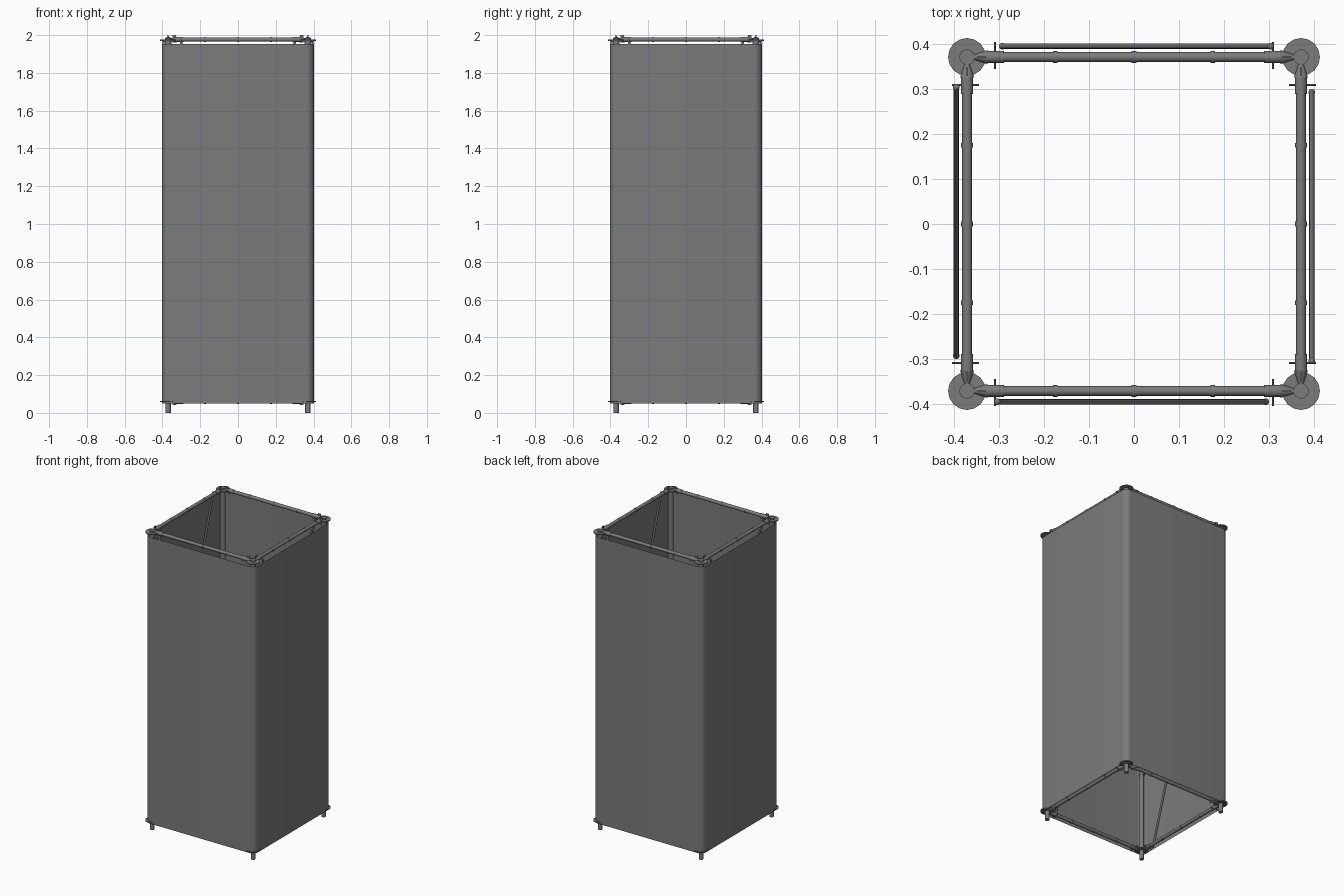
import bpy, bmesh, math
from mathutils import Vector, Matrix

old = bpy.data.objects.get("Cube")
if old:
    bpy.data.objects.remove(old)


def material(name, value):
    m = bpy.data.materials.new(name)
    m.use_nodes = True
    m.diffuse_color = (value, value, value, 1)
    m.node_tree.nodes["Principled BSDF"].inputs["Base Color"].default_value = m.diffuse_color
    return m


GREY = material("steel_grey", 0.2)
P = 0.37                       # post offset from the centre
LOW, HIGH = 0.06, 1.977        # ledger heights


def tube(bm, a, b, r, r2=None, sides=12):
    a, b = Vector(a), Vector(b)
    d = b - a
    turn = d.to_track_quat('Z', 'Y').to_matrix().to_4x4()
    bmesh.ops.create_cone(bm, cap_ends=True, segments=sides, radius1=r,
                          radius2=r if r2 is None else r2, depth=d.length,
                          matrix=Matrix.Translation((a + b) / 2) @ turn)


def box(bm, centre, size):
    bmesh.ops.create_cube(bm, size=1, matrix=Matrix.Translation(centre)
                          @ Matrix.Diagonal((*size, 1)))


def make(name, bm, quarter=0):
    mesh = bpy.data.meshes.new(name)
    bm.to_mesh(mesh)
    bm.free()
    mesh.materials.append(GREY)
    ob = bpy.data.objects.new(name, mesh)
    bpy.context.collection.objects.link(ob)
    ob.rotation_euler.z = quarter * math.pi / 2
    bpy.ops.object.select_all(action='DESELECT')
    ob.select_set(True)
    bpy.context.view_layer.objects.active = ob
    bpy.ops.object.shade_smooth_by_angle(angle=math.radians(35))
    return ob


# Cloth cover: open square tube with rounded corners
bm = bmesh.new()
R, HALF, STEPS = 0.04, 0.402, 8
ring = []
for q in range(4):
    centre = Matrix.Rotation(q * math.pi / 2, 3, 'Z') @ Vector((HALF - R, HALF - R, 0))
    for i in range(STEPS + 1):
        t = (q + i / STEPS) * math.pi / 2
        ring.append(centre + Vector((math.cos(t), math.sin(t), 0)) * R)
low = [bm.verts.new((v.x, v.y, 0.05)) for v in ring]
high = [bm.verts.new((v.x, v.y, 1.952)) for v in ring]
for i in range(len(ring)):
    j = (i + 1) % len(ring)
    bm.faces.new((low[i], low[j], high[j], high[i]))
make("cloth_cover", bm)

for q, side in enumerate(("front", "left", "back", "right")):
    # Post with a wider upper section
    bm = bmesh.new()
    tube(bm, (-P, -P, 0), (-P, -P, 0.6), 0.014, sides=16)
    tube(bm, (-P, -P, 0.58), (-P, -P, 1.985), 0.017, sides=16)
    make(side + "_post", bm, q)

    # Rosette discs
    bm = bmesh.new()
    for z in (LOW, HIGH - 0.004):
        tube(bm, (-P, -P, z - 0.003), (-P, -P, z + 0.003), 0.042, sides=16)
    make(side + "_rosettes", bm, q)

    # Ledgers with small rings
    bm = bmesh.new()
    for z in (LOW, HIGH):
        tube(bm, (-0.32, -P, z), (0.32, -P, z), 0.011)
        for x in (-0.175, 0, 0.175):
            tube(bm, (x - 0.005, -P, z), (x + 0.005, -P, z), 0.013)
    make(side + "_ledgers", bm, q)

    # Ledger heads, locking wedges and brace pins
    bm = bmesh.new()
    for z in (LOW, HIGH):
        for s in (-1, 1):
            tube(bm, (s * 0.288, -P, z), (s * 0.325, -P, z), 0.0135)
            tube(bm, (s * 0.325, -P, z), (s * 0.353, -P, z), 0.0155, 0.006)
            box(bm, (s * 0.338, -P, z + 0.003), (0.018, 0.005, 0.04))
            tube(bm, (s * 0.308, -0.403, z - 0.008), (s * 0.308, -0.343, z - 0.008), 0.002, sides=8)
    make(side + "_ledger_heads", bm, q)

    # Diagonal brace with knuckle ends
    bm = bmesh.new()
    top, bottom = Vector((-0.303, -0.394, 1.968)), Vector((0.292, -0.394, 0.064))
    tube(bm, bottom, top, 0.006)
    for end in (top, bottom):
        bmesh.ops.create_uvsphere(bm, u_segments=10, v_segments=6, radius=0.0075,
                                  matrix=Matrix.Translation(end))
    make(side + "_diagonal_brace", bm, q)
